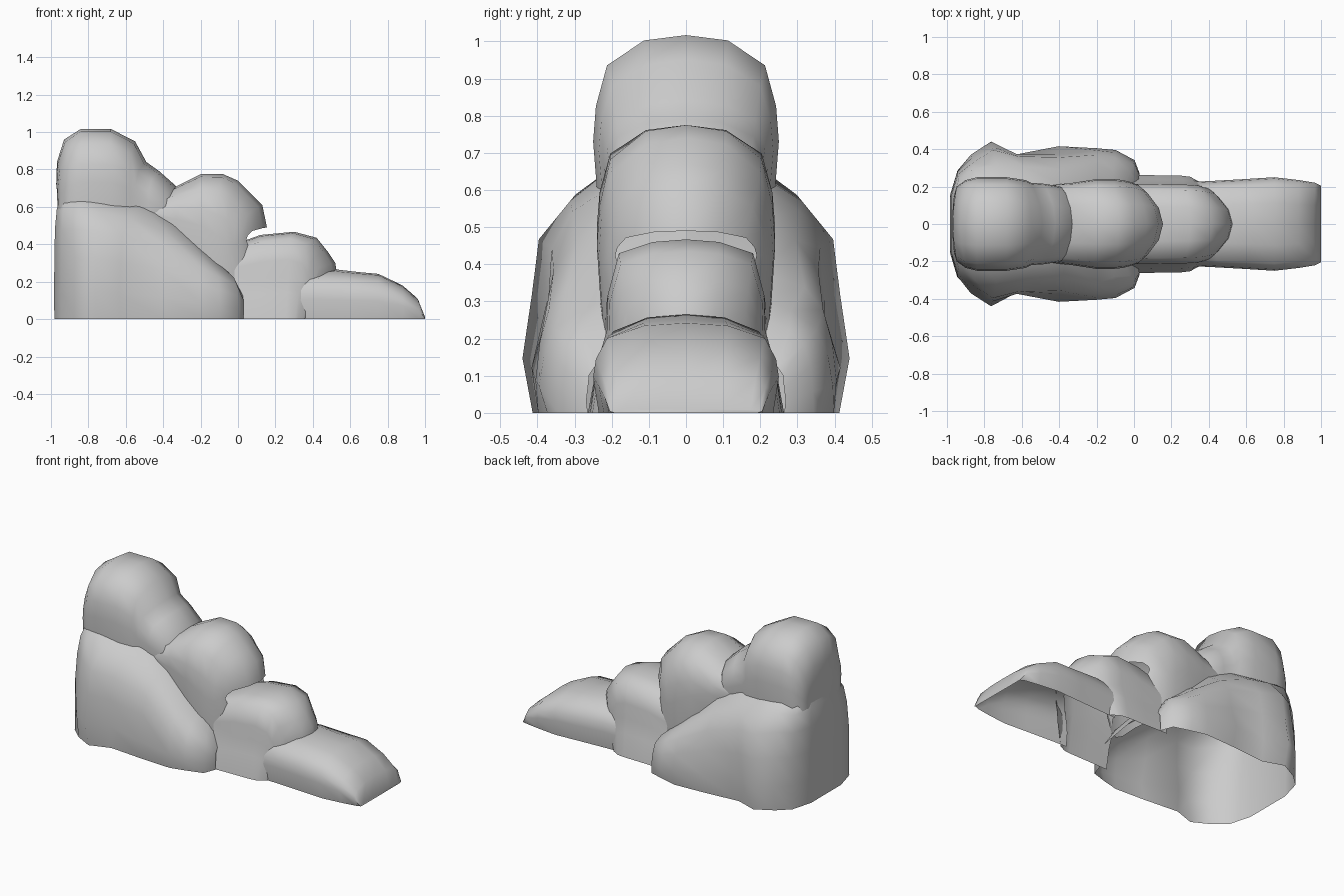
import bpy, math, random

random.seed(4)
if "Cube" in bpy.data.objects:
    bpy.data.objects.remove(bpy.data.objects["Cube"], do_unlink=True)

stone = bpy.data.materials.new("grey_stone")
stone.use_nodes = True
stone.diffuse_color = (0.6, 0.6, 0.6, 1)
stone.node_tree.nodes["Principled BSDF"].inputs["Base Color"].default_value = (0.6, 0.6, 0.6, 1)


def skin(name, rows, caps=()):
    """Join rows of points into a smooth open shell."""
    n = len(rows[0])
    verts = [p for row in rows for p in row]
    faces = [(i * n + j, i * n + j + 1, (i + 1) * n + j + 1, (i + 1) * n + j)
             for i in range(len(rows) - 1) for j in range(n - 1)]
    faces += [tuple(range(c * n, c * n + n)) for c in caps]
    mesh = bpy.data.meshes.new(name)
    mesh.from_pydata(verts, [], faces)
    mesh.materials.append(stone)
    obj = bpy.data.objects.new(name, mesh)
    bpy.context.collection.objects.link(obj)
    bpy.ops.object.select_all(action="DESELECT")
    bpy.context.view_layer.objects.active = obj
    obj.select_set(True)
    bpy.ops.object.mode_set(mode="EDIT")
    bpy.ops.mesh.select_all(action="SELECT")
    bpy.ops.mesh.normals_make_consistent(inside=False)
    bpy.ops.object.mode_set(mode="OBJECT")
    bpy.ops.object.shade_smooth_by_angle(angle=math.radians(65))


def boulder(name, section, stations, caps=()):
    """Rounded block along x; stations are (x, base, top, half width, bow)."""
    rows = []
    for x, base, top, w, bow in stations:
        half = [(x - bow * s * s, w * s, base + f * (top - base)) for s, f in section]
        rows.append(half + [(a, -b, c) for a, b, c in half[-2::-1]])
    skin(name, rows, caps)


# Cross-sections as (side, height) fractions from foot to ridge
round_section = [(.94, 0), (1, .4), (.97, .6), (.85, .83), (.45, .97), (0, 1)]
flared_section = [(1.2, 0), (1.1, .3), (.99, .48), (.98, .68), (.84, .92), (.42, .985), (0, 1)]

# Four boulders stepping down along x
boulder("top_boulder", round_section, [
    (-.972, .56, .72, .15, -.01), (-.968, .56, .84, .2, -.02),
    (-.93, .55, .96, .235, -.03), (-.84, .54, 1.017, .25, 0),
    (-.68, .54, 1.017, .25, 0), (-.55, .54, .95, .235, .03),
    (-.49, .54, .84, .22, .06), (-.42, .52, .79, .215, .06),
    (-.33, .5, .71, .2, .06), (-.3, .5, .62, .18, .06)], (0,))
boulder("upper_boulder", round_section, [
    (-.46, .5, .64, .205, 0), (-.33, .42, .71, .22, 0), (-.2, .32, .775, .24, 0),
    (-.08, .23, .775, .24, .03), (0, .2, .74, .235, .06), (.07, .22, .67, .225, .09),
    (.13, .3, .61, .21, .11), (.155, .38, .49, .19, .11)])
boulder("lower_boulder", flared_section, [
    (-.02, 0, .4, .22, 0), (.12, 0, .45, .217, 0), (.3, 0, .467, .215, .03),
    (.42, 0, .435, .21, .08), (.48, 0, .36, .2, .11), (.52, 0, .3, .19, .12),
    (.53, 0, .24, .18, .12)])
boulder("foot_boulder", round_section, [
    (.46, 0, .25, .225, .16), (.53, 0, .265, .23, .12), (.64, 0, .252, .24, .05),
    (.75, 0, .242, .25, 0), (.88, 0, .18, .235, 0),
    (.96, 0, .11, .22, -.01), (1, 0, .01, .205, 0)], (6,))

# Rock skirt wrapping both flanks and the back, with a roof below the boulders:
# (foot x, y), (crest x, y, z)
columns = [
    ((.03, .265), (.02, .22, .14)), ((0, .345), (-.05, .215, .25)),
    ((-.1, .375), (-.12, .2, .31)), ((-.2, .4), (-.2, .2, .38)),
    ((-.4, .39), (-.365, .2, .525)), ((-.63, .37), (-.52, .2, .61)),
    ((-.76, .415), (-.7, .2, .64)), ((-.87, .355), (-.83, .2, .66)),
    ((-.945, .285), (-.925, .185, .65)), ((-.982, .15), (-.952, .11, .66)),
    ((-.982, 0), (-.952, 0, .66))]
profile = [(0, 1), (.56, .89), (.9, .73), (.97, .5), (1.07, .23), (.99, 0)]
half = []
for (fx, fy), (cx, cy, cz) in columns:
    row = [(cx, 0, cz + .04)]
    for s, f in profile:
        # Uneven weathering on the long flanks only
        rough = random.uniform(-.018, .015) if 0 < f < 1 and fy > .28 else 0
        row.append((cx + (fx - cx) * s, cy + (fy - cy) * s + rough, cz * f))
    half.append(row)
mirrored = [[(x, -y, z) for x, y, z in row] for row in half[-2::-1]]
skin("rock_skirt", half + mirrored)
